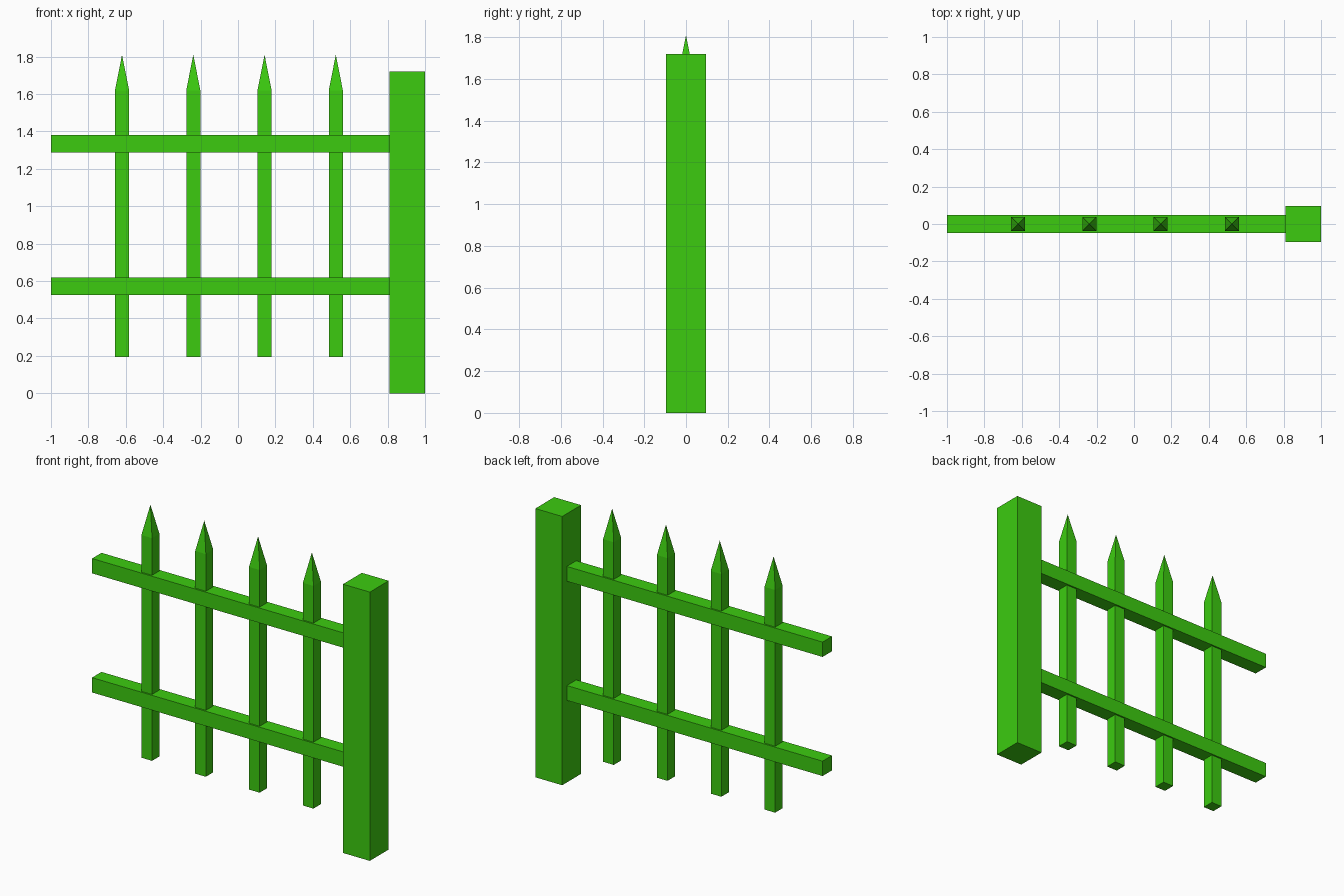
import bpy
import bmesh

cube = bpy.data.objects.get("Cube")
if cube:
    bpy.data.objects.remove(cube, do_unlink=True)

# Single painted green
GREEN = (0.045, 0.60, 0.005, 1.0)
green = bpy.data.materials.new("fence_green")
green.use_nodes = True
green.diffuse_color = GREEN
bsdf = next(n for n in green.node_tree.nodes if n.type == "BSDF_PRINCIPLED")
bsdf.inputs["Base Color"].default_value = GREEN


def beam(name, x0, x1, depth, z0, z1, tip=None):
    """Box between x0..x1 and z0..z1, centred on y; optional pyramid tip height."""
    bm = bmesh.new()
    bmesh.ops.create_cube(bm, size=1)
    bmesh.ops.scale(bm, vec=(x1 - x0, depth, z1 - z0), verts=bm.verts)
    bmesh.ops.translate(bm, vec=((x0 + x1) / 2, 0, (z0 + z1) / 2), verts=bm.verts)
    if tip:
        bm.normal_update()
        top = max(bm.faces, key=lambda f: f.calc_center_median().z)
        fan = bmesh.ops.poke(bm, faces=[top])
        fan["verts"][0].co.z = tip
    bmesh.ops.recalc_face_normals(bm, faces=bm.faces)
    mesh = bpy.data.meshes.new(name)
    bm.to_mesh(mesh)
    bm.free()
    mesh.materials.append(green)
    obj = bpy.data.objects.new(name, mesh)
    bpy.context.collection.objects.link(obj)
    return obj


# Square end post
beam("post", 0.81, 1.0, 0.19, 0, 1.72)

# Horizontal rails
beam("lower_rail", -1.0, 0.81, 0.095, 0.525, 0.62)
beam("upper_rail", -1.0, 0.81, 0.095, 1.287, 1.382)

# Pointed pickets
WIDTH = 0.075
for i in range(4):
    x = -0.62 + i * 0.381
    beam(f"picket_{i + 1}", x - WIDTH / 2, x + WIDTH / 2, WIDTH, 0.195, 1.62, tip=1.81)
